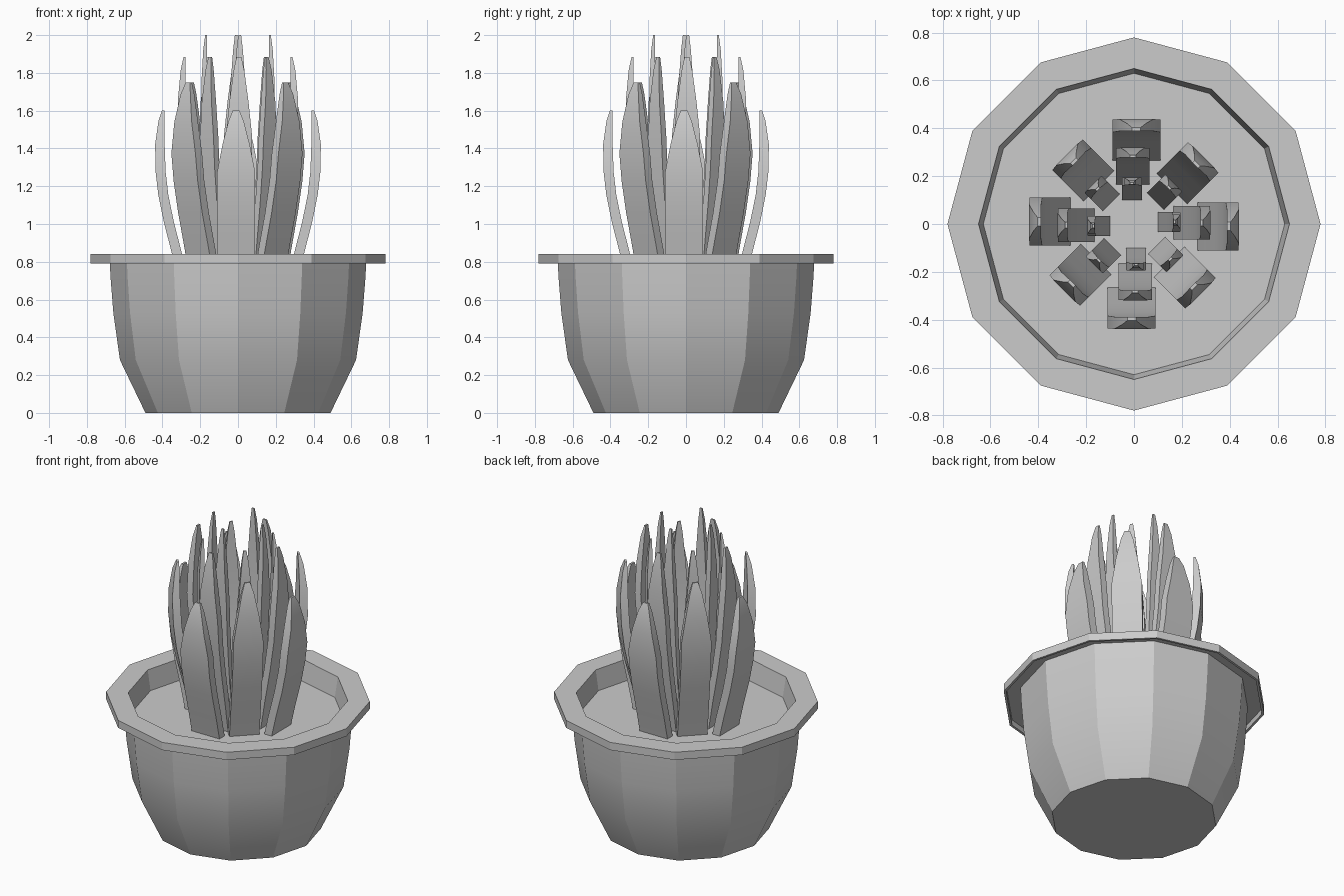
import bpy, bmesh, math
from mathutils import Matrix

if "Cube" in bpy.data.objects:
    bpy.data.objects.remove(bpy.data.objects["Cube"])

SIDES = 12


def finish(name, bm, angle):
    bmesh.ops.recalc_face_normals(bm, faces=bm.faces)
    me = bpy.data.meshes.new(name)
    bm.to_mesh(me)
    bm.free()
    ob = bpy.data.objects.new(name, me)
    bpy.context.collection.objects.link(ob)
    bpy.ops.object.select_all(action='DESELECT')
    ob.select_set(True)
    bpy.context.view_layer.objects.active = ob
    bpy.ops.object.shade_smooth_by_angle(angle=math.radians(angle))
    return ob


def loft(bm, rings, closed=True):
    """Skin a list of vertex-coordinate rings, capping both ends."""
    vs = [[bm.verts.new(p) for p in ring] for ring in rings]
    n = len(vs[0])
    for a, b in zip(vs, vs[1:]):
        for i in range(n):
            j = (i + 1) % n
            bm.faces.new((a[i], a[j], b[j], b[i]))
    if closed:
        bm.faces.new(vs[0][::-1])
        bm.faces.new(vs[-1])


def circle(r, z):
    return [(r * math.cos(2 * math.pi * i / SIDES),
             r * math.sin(2 * math.pi * i / SIDES), z) for i in range(SIDES)]


# Pot: faceted bowl, overhanging hollow rim, inner wall and soil cap
pot_profile = [(0.49, 0), (0.625, 0.28), (0.66, 0.53), (0.675, 0.72), (0.68, 0.825),
               (0.765, 0.825), (0.765, 0.79), (0.78, 0.79), (0.78, 0.84),
               (0.65, 0.84), (0.63, 0.71)]
bm = bmesh.new()
loft(bm, [circle(r, z) for r, z in pot_profile])
finish("pot", bm, 26)

# Leaf profile: height fraction, outward lean, width and thickness factors
LEAF = [(0, 0, 1, 1), (0.16, 0.27, 1, 1), (0.34, 0.61, 1, 1), (0.5, 0.85, 1, 1),
        (0.64, 0.97, 1, 1), (0.8, 1.0, 0.72, 0.95), (0.94, 0.93, 0.4, 0.6),
        (1, 0.86, 0.18, 0.25)]
SOIL = 0.705


def leaf(name, angle, r_in, r_out, hw, top, shift):
    thick = 0.02 + 0.33 * hw
    rings = []
    for f, lean, w, t in LEAF:
        mid = r_in + thick / 2 + lean * (r_out - r_in - thick)
        z = SOIL + f * (top - SOIL)
        x, y = thick * t / 2, hw * w
        rings.append([(mid - x, -y + shift, z), (mid + x, -y + shift, z),
                      (mid + x, y + shift, z), (mid - x, y + shift, z)])
    bm = bmesh.new()
    loft(bm, rings)
    bmesh.ops.rotate(bm, verts=bm.verts, cent=(0, 0, 0),
                     matrix=Matrix.Rotation(angle, 3, 'Z'))
    finish(name, bm, 30)


# Leaf rings of four: start angle, inner/outer radius, half width, top, sideways shift
RINGS = [("outer_leaf", 0, 0.265, 0.44, 0.10, 1.60, -0.01),
         ("outer_diagonal_leaf", 45, 0.215, 0.405, 0.09, 1.75, -0.008),
         ("middle_leaf", 0, 0.165, 0.32, 0.07, 1.885, 0.005),
         ("inner_diagonal_leaf", 45, 0.13, 0.24, 0.05, 1.885, 0.004),
         ("inner_leaf", 0, 0.10, 0.195, 0.042, 2.0, 0.009)]
for name, start, *dims in RINGS:
    for k in range(4):
        leaf(f"{name}_{k + 1}", math.radians(start + 90 * k), *dims)
